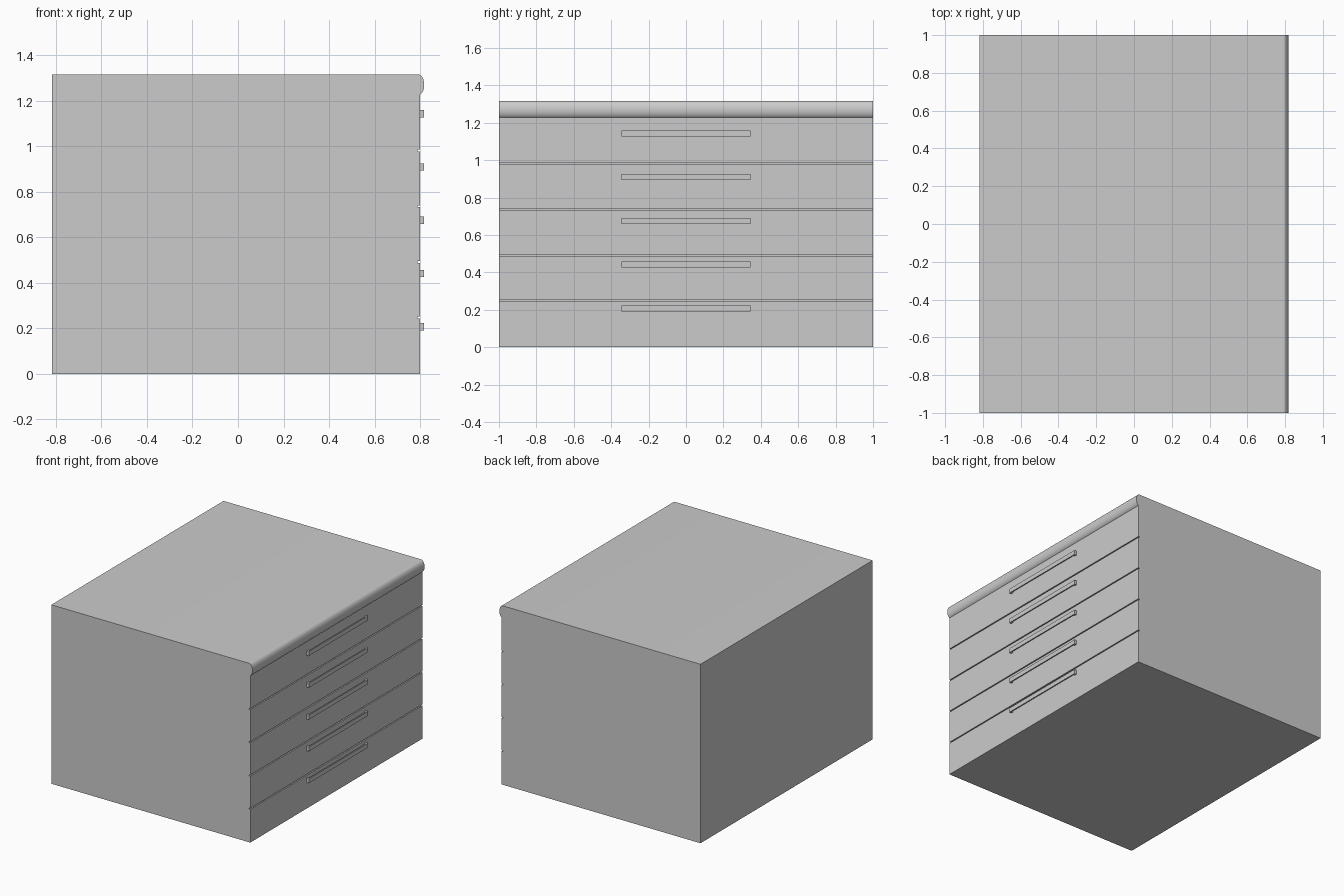
import bpy
import math

if "Cube" in bpy.data.objects:
    bpy.data.objects.remove(bpy.data.objects["Cube"])

HALF_W = 1.0            # half length along y
BACK, FACE = -0.818, 0.80


def extrude(name, pts, to3d, a, b):
    """Closed prism: 2D outline swept between two levels."""
    n = len(pts)
    verts = [to3d(p, a) for p in pts] + [to3d(p, b) for p in pts]
    faces = [tuple(range(n))[::-1], tuple(range(n, 2 * n))]
    faces += [(i, (i + 1) % n, n + (i + 1) % n, n + i) for i in range(n)]
    mesh = bpy.data.meshes.new(name)
    mesh.from_pydata(verts, [], faces)
    ob = bpy.data.objects.new(name, mesh)
    bpy.context.collection.objects.link(ob)
    # consistent outward normals
    bpy.context.view_layer.objects.active = ob
    ob.select_set(True)
    bpy.ops.object.mode_set(mode='EDIT')
    bpy.ops.mesh.select_all(action='SELECT')
    bpy.ops.mesh.normals_make_consistent(inside=False)
    bpy.ops.object.mode_set(mode='OBJECT')
    bpy.ops.object.shade_smooth_by_angle(angle=math.radians(30))
    ob.select_set(False)
    return ob


# cabinet: side profile with drawer gaps and a rounded worktop nose
profile = [(BACK, 0), (FACE, 0)]
for i in range(1, 5):
    z = 0.2445 * i + 0.003
    profile += [(FACE, z - 0.004), (FACE - 0.011, z - 0.004),
                (FACE - 0.011, z + 0.004), (FACE, z + 0.004)]
cx, cz, rx, rz = 0.79, 1.27, 0.028, 0.046
start = -math.acos((FACE - cx) / rx)
steps = 20
for i in range(steps + 1):
    t = start + (math.pi / 2 - start) * i / steps
    profile.append((cx + rx * math.cos(t), cz + rz * math.sin(t)))
profile.append((BACK, cz + rz))
extrude("cabinet_body", profile, lambda p, y: (p[0], y, p[1]), -HALF_W, HALF_W)

# drawer handles: flat bar on two end posts
L, post, out, bar = 0.345, 0.018, 0.818, 0.008
outline = [(FACE, -L), (out, -L), (out, L), (FACE, L), (FACE, L - post),
           (out - bar, L - post), (out - bar, post - L), (FACE, post - L)]
for i in range(5):
    z = 0.207 + 0.234 * i
    extrude(f"drawer_handle_{i + 1}", outline,
            lambda p, h: (p[0], p[1], h), z - 0.016, z + 0.016)
